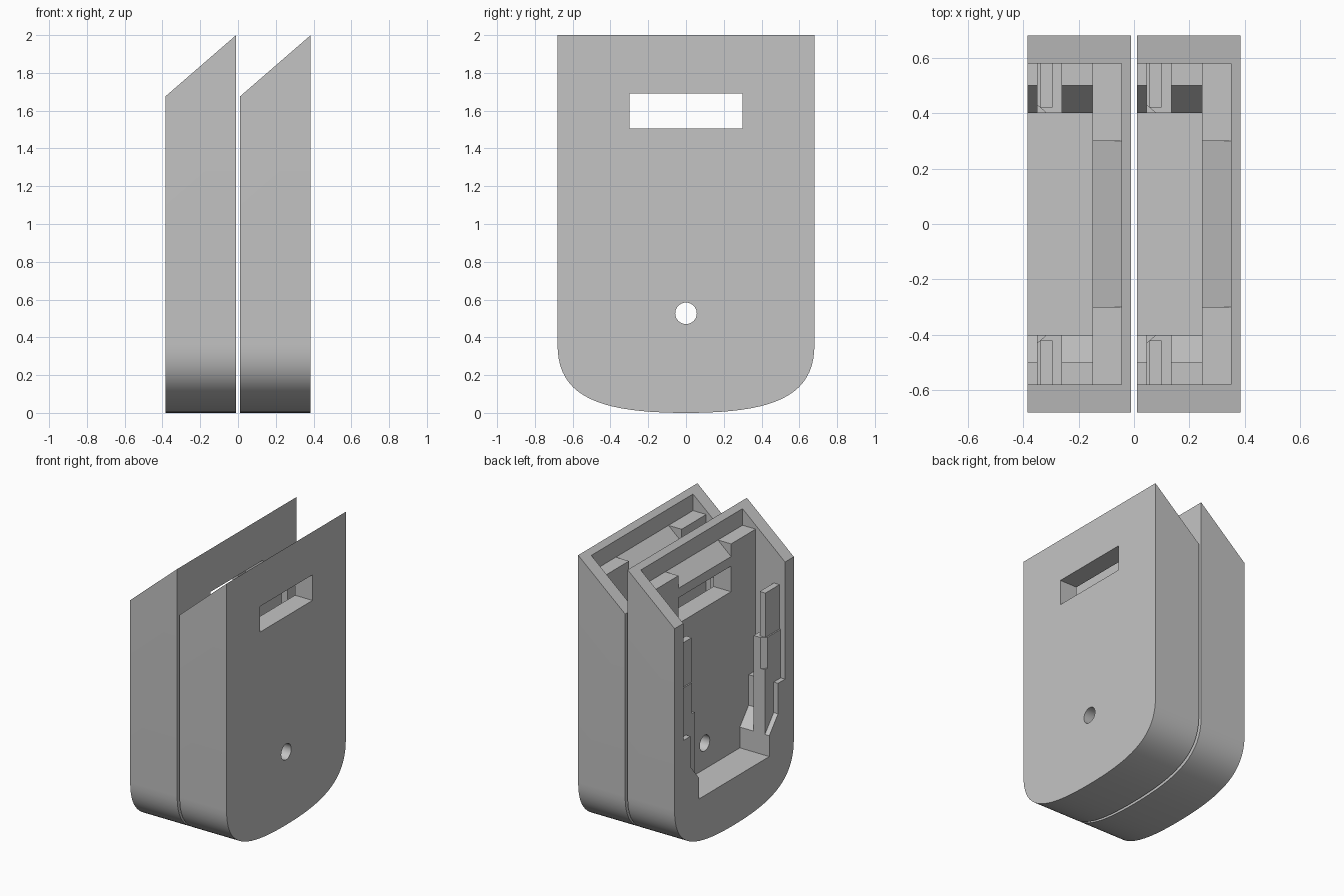
import bpy, bmesh, math
from mathutils import Vector

if "Cube" in bpy.data.objects:
    bpy.data.objects.remove(bpy.data.objects["Cube"])

DEPTH = 0.375      # thickness of one holder
LEFT = -0.385      # open face of the first holder
STEP = 0.395       # distance between the two holders

grey = bpy.data.materials.new("light grey")
grey.diffuse_color = (0.55, 0.55, 0.55, 1)
grey.use_nodes = True
grey.node_tree.nodes["Principled BSDF"].inputs["Base Color"].default_value = grey.diffuse_color


def prism(name, pts, place, d0, d1):
    """Extrude a 2D outline from d0 to d1; place(a, b, d) gives the 3D point."""
    bm = bmesh.new()
    ends = [[bm.verts.new(place(a, b, d)) for a, b in pts] for d in (d0, d1)]
    for ring in ends:
        bm.faces.new(ring)
    n = len(pts)
    for i in range(n):
        j = (i + 1) % n
        bm.faces.new((ends[0][i], ends[0][j], ends[1][j], ends[1][i]))
    bmesh.ops.recalc_face_normals(bm, faces=bm.faces)
    mesh = bpy.data.meshes.new(name)
    bm.to_mesh(mesh)
    bm.free()
    mesh.materials.append(grey)
    ob = bpy.data.objects.new(name, mesh)
    bpy.context.collection.objects.link(ob)
    return ob


def along_x(a, b, d):      # outline in y, z
    return Vector((d, a, b))


def along_y(a, b, d):      # outline in x, z
    return Vector((a, d, b))


def along_z(a, b, d):      # outline in x, y
    return Vector((a, b, d))


def rect(a0, a1, b0, b1):
    return [(a0, b0), (a1, b0), (a1, b1), (a0, b1)]


def mirrored(half):
    """Complete a right-hand half outline with its mirror image."""
    return half + [(-y, z) for y, z in reversed(half)]


def activate(ob):
    bpy.ops.object.select_all(action='DESELECT')
    ob.select_set(True)
    bpy.context.view_layer.objects.active = ob


def cut(ob, cutter):
    mod = ob.modifiers.new("cut", 'BOOLEAN')
    mod.operation = 'DIFFERENCE'
    mod.solver = 'EXACT'
    mod.object = cutter
    activate(ob)
    bpy.ops.object.modifier_apply(modifier=mod.name)
    bpy.data.objects.remove(cutter)


def round_cutter(z, r0, r1, x0, x1):
    bm = bmesh.new()
    bmesh.ops.create_cone(bm, cap_ends=True, segments=40, radius1=r0, radius2=r1, depth=x1 - x0)
    for v in bm.verts:
        x, y, h = v.co
        v.co = ((x0 + x1) / 2 + h, y, z + x)
    bmesh.ops.recalc_face_normals(bm, faces=bm.faces)
    mesh = bpy.data.meshes.new("hole_cutter")
    bm.to_mesh(mesh)
    bm.free()
    mesh.materials.append(grey)
    ob = bpy.data.objects.new("hole_cutter", mesh)
    bpy.context.collection.objects.link(ob)
    return ob


# Body: rounded-bottom outline with a slanted top
ctrl = [(0.68, 0.36), (0.68, 0.08), (0.45, 0.0), (0.0, 0.0)]
curve = []
for i in range(21):
    t = i / 20
    w = ((1 - t) ** 3, 3 * t * (1 - t) ** 2, 3 * t * t * (1 - t), t ** 3)
    curve.append(tuple(sum(k * p[c] for k, p in zip(w, ctrl)) for c in (0, 1)))
outline = [(0.68, 2.0)] + curve + [(-y, z) for y, z in reversed(curve[:-1])] + [(-0.68, 2.0)]
body = prism("holder_body", outline, along_x, 0, DEPTH)
for v in body.data.vertices:
    if v.co.z > 1.9 and v.co.x < 0.01:
        v.co.z = 1.675

# Main cavity, open at the side and the top
cavity = [(0.58, 2.5), (0.58, 0.83), (0.5, 0.83), (0.5, 0.61), (0.4, 0.49), (0.4, 0.34)]
cut(body, prism("cavity_cutter", mirrored(cavity), along_x, -0.2, 0.235))

# Upper recess and the ramp that leads down from it
cut(body, prism("recess_cutter", rect(0.15, 0.34, 1.85, 2.5), along_y, -0.58, 0.58))
ramp = [(0.34, 1.85), (0.33, 2.2), (0.15, 2.2), (0.15, 1.685)]
cut(body, prism("ramp_cutter", ramp, along_y, -0.3, 0.3))

# Window through the back wall
cut(body, prism("window_cutter", rect(-0.3, 0.3, 1.505, 1.69), along_x, 0.1, 0.6))

# Countersunk screw holes
for z in (1.365, 0.527):
    cut(body, round_cutter(z, 0.057, 0.057, 0.1, 0.6))
    cut(body, round_cutter(z, 0.125, 0.057, 0.225, 0.293))

activate(body)
bpy.ops.object.shade_smooth_by_angle(angle=math.radians(25))

# Rails on both side walls: square foot, chamfered head, thin upper tab
parts = [body]
for side, s in (("back", 1), ("front", -1)):
    foot = rect(0.035, 0.125, 0.4 * s, 0.6 * s)
    head = [(0.07, 0.4 * s), (0.125, 0.4 * s), (0.125, 0.6 * s), (0.035, 0.6 * s), (0.035, 0.43 * s)]
    tab = rect(0.045, 0.09, 0.42 * s, 0.6 * s)
    parts.append(prism(side + "_rail_foot", foot, along_z, 0.49, 0.957))
    parts.append(prism(side + "_rail_head", head, along_z, 0.957, 1.18))
    parts.append(prism(side + "_rail_tab", tab, along_z, 1.18, 1.5))

# Two identical holders next to each other
for ob in parts:
    ob.location.x = LEFT
    twin = ob.copy()
    twin.name = "second_" + ob.name
    twin.location.x = LEFT + STEP
    bpy.context.collection.objects.link(twin)
